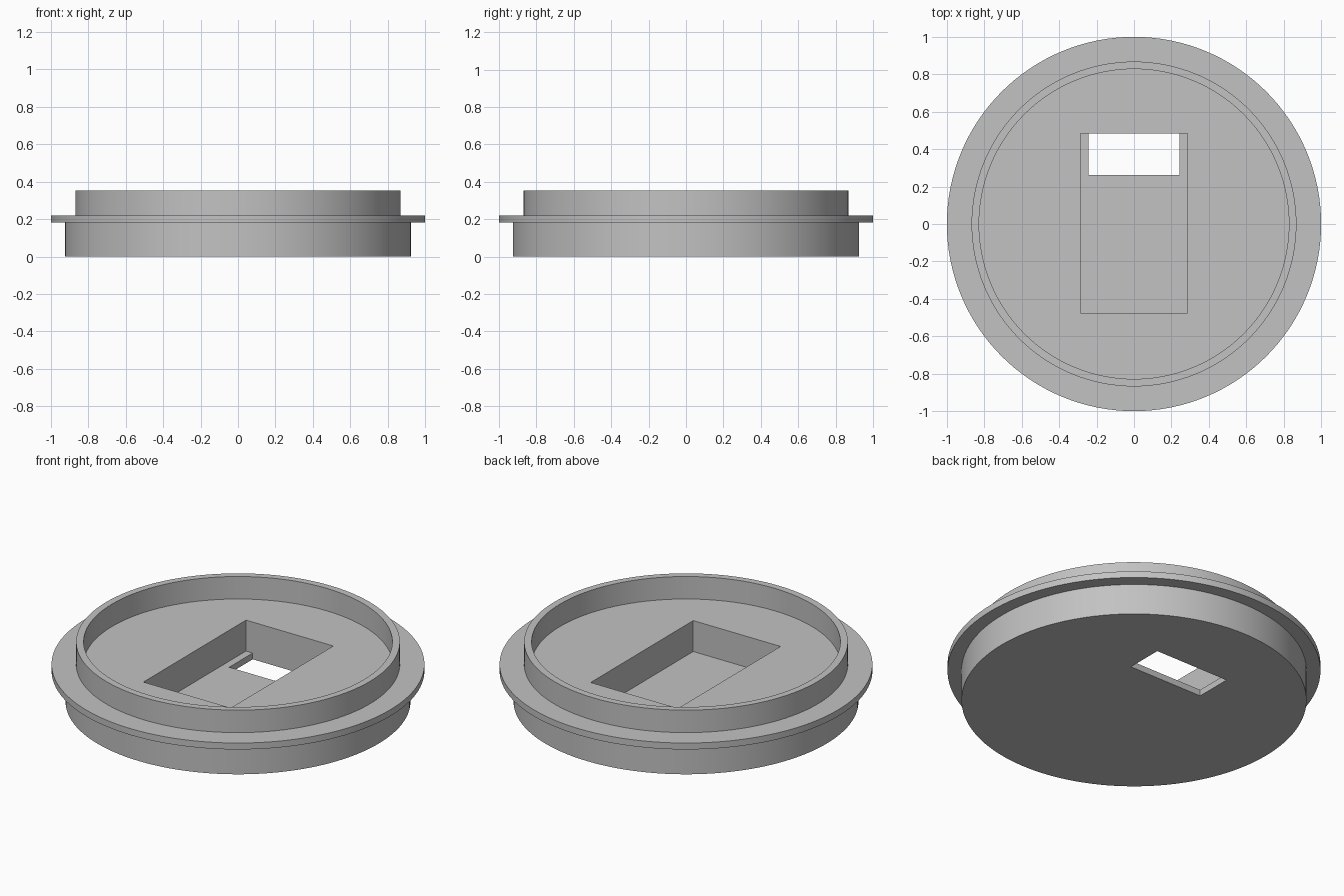
import bpy
import bmesh
from math import radians, tau
from mathutils import Matrix, Vector

if "Cube" in bpy.data.objects:
    bpy.data.objects.remove(bpy.data.objects["Cube"], do_unlink=True)

SEGMENTS = 128
FLOOR_Z = 0.22      # recessed floor, level with the flange top
POCKET_Z = 0.037    # bottom of the rectangular pocket

grey = bpy.data.materials.new("plain grey")
grey.use_nodes = True
colour = (0.54, 0.54, 0.54, 1)
grey.diffuse_color = colour
grey.node_tree.nodes["Principled BSDF"].inputs["Base Color"].default_value = colour


def add_object(name, bm):
    bmesh.ops.recalc_face_normals(bm, faces=bm.faces)
    mesh = bpy.data.meshes.new(name)
    bm.to_mesh(mesh)
    bm.free()
    mesh.materials.append(grey)
    obj = bpy.data.objects.new(name, mesh)
    bpy.context.collection.objects.link(obj)
    return obj


def lathe(name, profile):
    """Turn an open (radius, z) profile into a closed solid with flat end caps."""
    bm = bmesh.new()
    rings = []
    for r, z in profile:
        rings.append([bm.verts.new(Matrix.Rotation(tau * i / SEGMENTS, 3, 'Z') @ Vector((r, 0, z)))
                      for i in range(SEGMENTS)])
    for low, high in zip(rings, rings[1:]):
        for i in range(SEGMENTS):
            j = (i + 1) % SEGMENTS
            bm.faces.new((low[i], low[j], high[j], high[i]))
    bm.faces.new(rings[0])
    bm.faces.new(rings[-1])
    return add_object(name, bm)


def cut_box(target, low, high):
    """Subtract a box given by two opposite corners."""
    low, high = Vector(low), Vector(high)
    bm = bmesh.new()
    bmesh.ops.create_cube(bm, size=1, matrix=Matrix.Translation((low + high) / 2)
                          @ Matrix.Diagonal((*(high - low), 1)))
    cutter = add_object("cutter", bm)
    cutter.hide_render = True
    mod = target.modifiers.new("cut", 'BOOLEAN')
    mod.operation = 'DIFFERENCE'
    mod.solver = 'EXACT'
    mod.object = cutter
    bpy.ops.object.modifier_apply(modifier=mod.name)
    bpy.data.objects.remove(cutter, do_unlink=True)


# Round lid: lower body, thin flange, raised rim and recessed floor
lid = lathe("round_lid", [
    (0.925, 0), (0.925, 0.182), (1, 0.182), (1, FLOOR_Z),
    (0.868, FLOOR_Z), (0.868, 0.353), (0.828, 0.353), (0.828, FLOOR_Z)])
bpy.context.view_layer.objects.active = lid
lid.select_set(True)

# Rectangular pocket, then the through slot at its back end
cut_box(lid, (-0.286, -0.476, POCKET_Z), (0.286, 0.483, 0.3))
cut_box(lid, (-0.242, 0.263, -0.1), (0.242, 0.483, 0.1))

bpy.ops.object.shade_smooth_by_angle(angle=radians(30))
